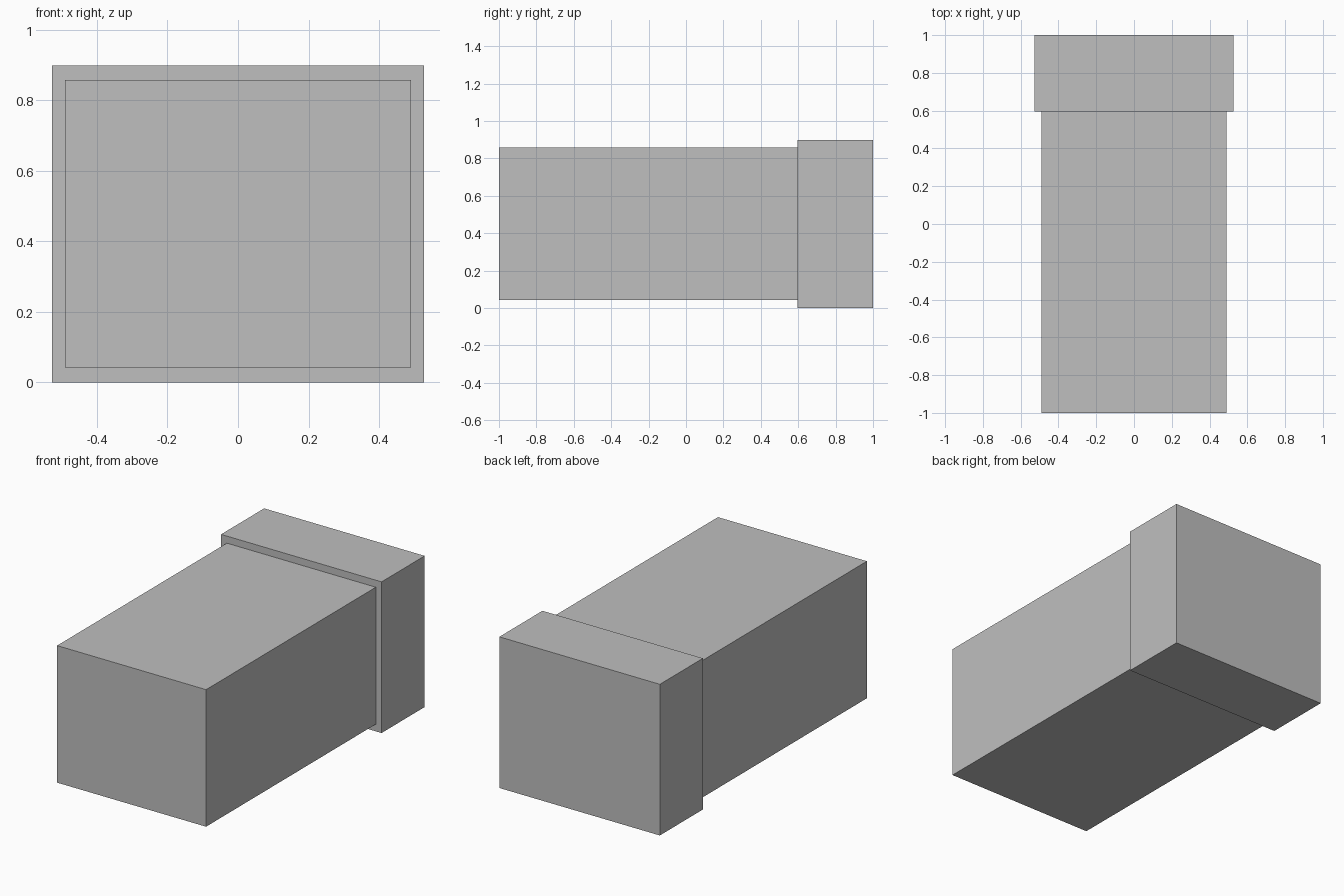
import bpy

if "Cube" in bpy.data.objects:
    bpy.data.objects.remove(bpy.data.objects["Cube"])

grey = bpy.data.materials.new("plain_grey")
grey.diffuse_color = (0.52, 0.52, 0.52, 1.0)
grey.use_nodes = True
grey.node_tree.nodes["Principled BSDF"].inputs["Base Color"].default_value = grey.diffuse_color


def box(name, x, y, z):
    """Axis-aligned box from (min, max) ranges."""
    ranges = (x, y, z)
    bpy.ops.mesh.primitive_cube_add(size=1, location=[(a + b) / 2 for a, b in ranges])
    obj = bpy.context.object
    obj.name = name
    obj.scale = [b - a for a, b in ranges]
    bpy.ops.object.transform_apply(location=False, rotation=False, scale=True)
    obj.data.materials.append(grey)
    return obj


joint = 0.595  # where the body meets the wider end block

# Long main body
box("main_body", (-0.49, 0.49), (-1.0, joint), (0.042, 0.857))

# Wider block at the back end
box("end_block", (-0.528, 0.528), (joint, 1.0), (0.0, 0.899))
